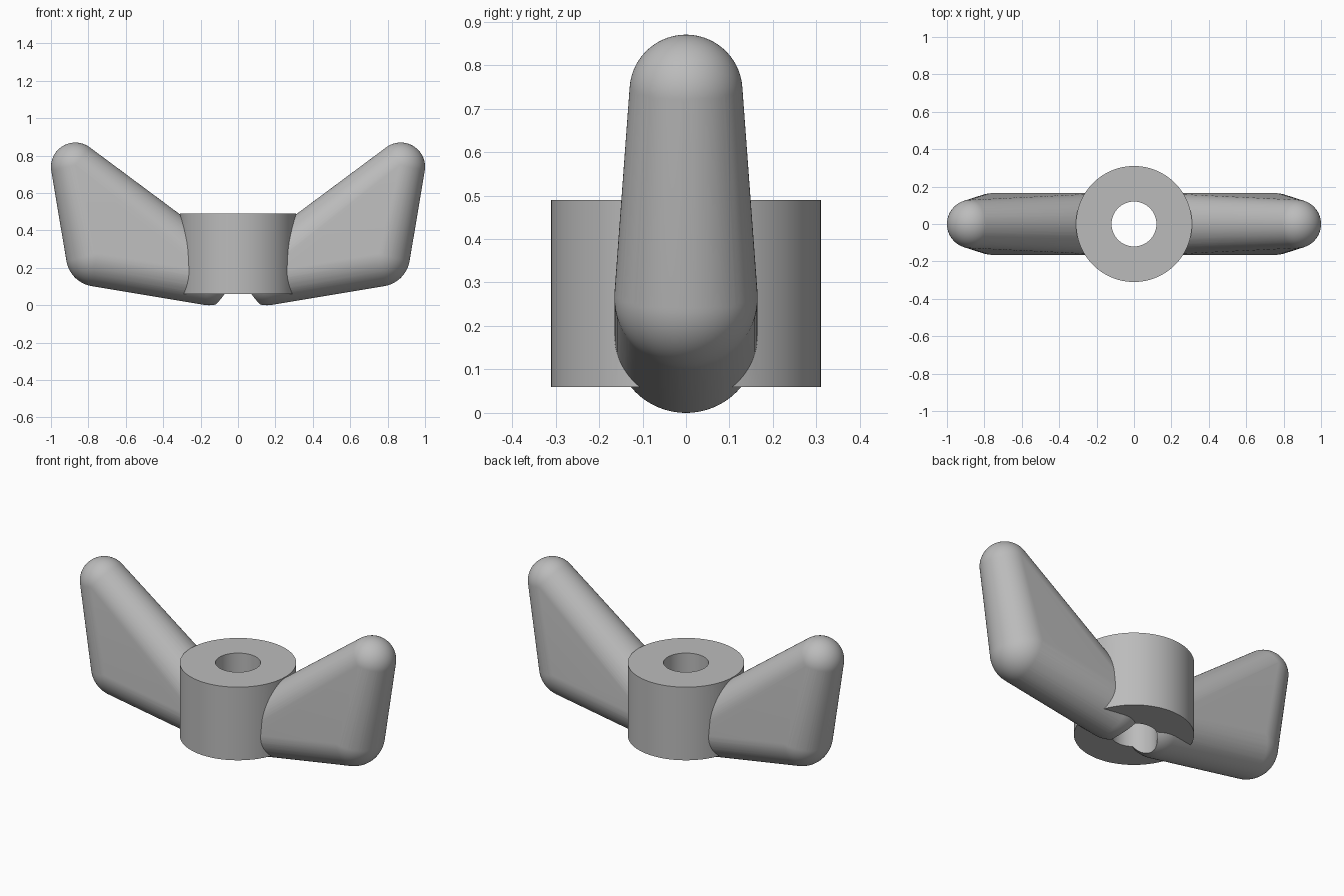
import bpy
import bmesh
from mathutils import Matrix

cube = bpy.data.objects.get("Cube")
if cube:
    bpy.data.objects.remove(cube, do_unlink=True)

# Single metal colour
metal = bpy.data.materials.new("grey metal")
metal.use_nodes = True
grey = (0.5, 0.5, 0.5, 1)
metal.diffuse_color = grey
metal.node_tree.nodes["Principled BSDF"].inputs["Base Color"].default_value = grey


def make_object(name, bm):
    mesh = bpy.data.meshes.new(name)
    bm.to_mesh(mesh)
    bm.free()
    mesh.materials.append(metal)
    obj = bpy.data.objects.new(name, mesh)
    bpy.context.collection.objects.link(obj)
    return obj


def cylinder(name, radius, bottom, top):
    bm = bmesh.new()
    bmesh.ops.create_cone(bm, cap_ends=True, segments=96, radius1=radius,
                          radius2=radius, depth=top - bottom,
                          matrix=Matrix.Translation((0, 0, (top + bottom) / 2)))
    return make_object(name, bm)


def wing(name, side):
    # Hull around three balls: inner root, outer heel and raised tip
    balls = [(0.155, 0.165, 0.165), (0.755, 0.265, 0.165), (0.87, 0.74, 0.13)]
    bm = bmesh.new()
    for x, z, radius in balls:
        bmesh.ops.create_icosphere(bm, subdivisions=5, radius=radius,
                                   matrix=Matrix.Translation((side * x, 0, z)))
    hull = bmesh.ops.convex_hull(bm, input=bm.verts)
    unused = {g for g in hull["geom_interior"] + hull["geom_unused"]
              if isinstance(g, bmesh.types.BMVert)}
    bmesh.ops.delete(bm, geom=list(unused), context="VERTS")
    # Drop any sphere faces left inside the hull
    loose = [f for f in bm.faces if any(len(e.link_faces) > 2 for e in f.edges)
             and f not in hull["geom"]]
    bmesh.ops.delete(bm, geom=loose, context="FACES")
    bmesh.ops.recalc_face_normals(bm, faces=bm.faces)
    return make_object(name, bm)


# Parts: hub, wings and the through-hole cutter
hub = cylinder("wing_nut_body", 0.31, 0.06, 0.49)
tools = [(wing("left_wing", 1), "UNION"), (wing("right_wing", -1), "UNION"),
         (cylinder("bore_cutter", 0.12, -0.2, 0.7), "DIFFERENCE")]
for tool, operation in tools:
    tool.hide_render = True
    mod = hub.modifiers.new(tool.name, "BOOLEAN")
    mod.operation = operation
    mod.solver = "EXACT"
    mod.object = tool

# Bake the joined shape and remove the helpers
bpy.ops.object.select_all(action="DESELECT")
hub.select_set(True)
bpy.context.view_layer.objects.active = hub
for tool, operation in tools:
    bpy.ops.object.modifier_apply(modifier=tool.name)
for tool, operation in tools:
    bpy.data.objects.remove(tool, do_unlink=True)
bpy.ops.object.shade_smooth_by_angle(angle=0.6)
